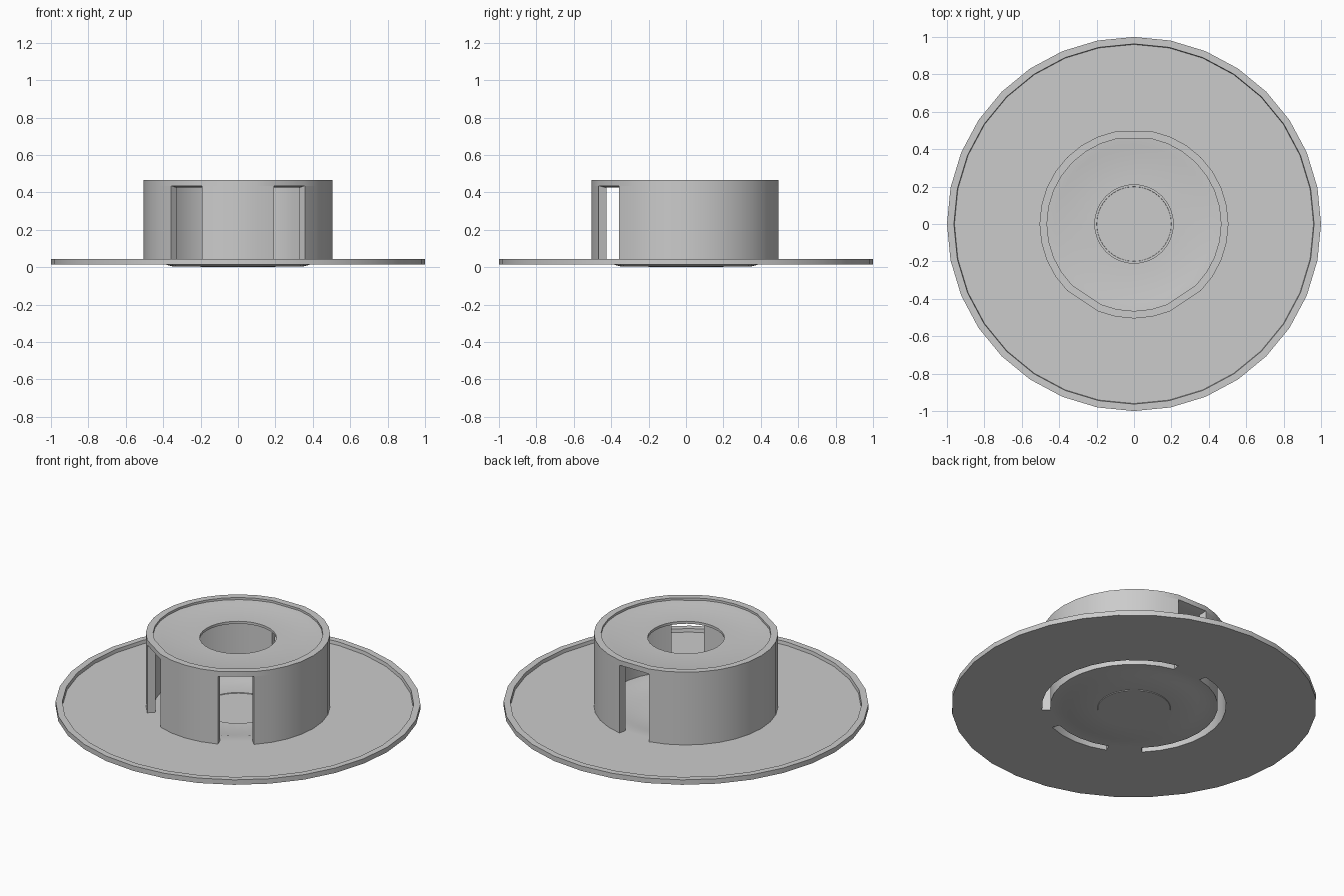
import bpy, bmesh, math

if "Cube" in bpy.data.objects:
    bpy.data.objects.remove(bpy.data.objects["Cube"])

SEG = 32
SLOTS = {7, 8, 20, 21, 26, 27}      # sectors left open in the hub wall
MIDDLES = {8, 21, 27}               # slot centres, flattened to a chord
R_OUT, R_LIP, R_IN = 0.505, 0.465, 0.46
ALL = set(range(SEG))
SOLID = ALL - SLOTS

grey = bpy.data.materials.new("plain grey")
grey.diffuse_color = (0.6, 0.6, 0.6, 1)
grey.use_nodes = True
grey.node_tree.nodes["Principled BSDF"].inputs["Base Color"].default_value = grey.diffuse_color


def point(r, z, k):
    k %= SEG
    if k in MIDDLES and r in (R_OUT, R_LIP, R_IN):
        r *= math.cos(2 * math.pi / SEG)
    a = 2 * math.pi * k / SEG
    return (r * math.cos(a), r * math.sin(a), z)


def band(bm, profile, sectors=ALL):
    """Turn a (radius, height) profile around z; outside is right of travel."""
    for p, q in zip(profile, profile[1:]):
        for k in sectors:
            pts = [point(*p, k), point(*p, k + 1), point(*q, k + 1), point(*q, k)]
            if p[0] == 0:
                pts = pts[1:]
            elif q[0] == 0:
                pts = pts[:3]
            bm.faces.new([bm.verts.new(c) for c in pts])


def finish(bm, name):
    bmesh.ops.remove_doubles(bm, verts=bm.verts, dist=1e-5)
    me = bpy.data.meshes.new(name)
    bm.to_mesh(me)
    bm.free()
    me.materials.append(grey)
    ob = bpy.data.objects.new(name, me)
    bpy.context.collection.objects.link(ob)
    bpy.ops.object.select_all(action='DESELECT')
    ob.select_set(True)
    bpy.context.view_layer.objects.active = ob
    bpy.ops.object.shade_smooth_by_angle(angle=math.radians(30))


# Wide base plate with raised rim
bm = bmesh.new()
band(bm, [(R_OUT, .015), (1, .015), (1, .045), (.963, .045), (.96, .025), (R_OUT, .025)])
# Bridges between plate and centre dish at the slots
band(bm, [(R_OUT, .025), (R_IN, .025)], SLOTS)
band(bm, [(R_IN, .015), (R_OUT, .015)], SLOTS)
# Sunken centre dish
band(bm, [(R_IN, .025), (.39, .025), (.35, .014), (.2, .014), (.199, .01), (0, .01)])
band(bm, [(0, 0), (.199, 0), (.2, .004), (.35, .004), (.39, .015), (R_IN, .015)])
finish(bm, "base_plate")

# Hub: hollow wall open underneath, recessed cap with a round hole
bm = bmesh.new()
band(bm, [(R_OUT, .015), (R_OUT, .435)], SOLID)
band(bm, [(R_OUT, .435), (R_OUT, .465), (R_LIP, .465), (R_LIP, .452),
          (.42, .449), (.36, .44), (.21, .44), (.21, .425), (R_IN, .425)])
band(bm, [(R_IN, .425), (R_OUT, .435)])
band(bm, [(R_IN, .425), (R_IN, .015)], SOLID)
# End faces of the wall beside each slot
for k in ALL:
    if (k in SLOTS) != ((k - 1) % SEG in SLOTS):
        pts = [point(R_IN, .015, k), point(R_OUT, .015, k),
               point(R_OUT, .435, k), point(R_IN, .425, k)]
        if k not in SLOTS:
            pass
        else:
            pts.reverse()
        bm.faces.new([bm.verts.new(c) for c in pts])
finish(bm, "hub")
